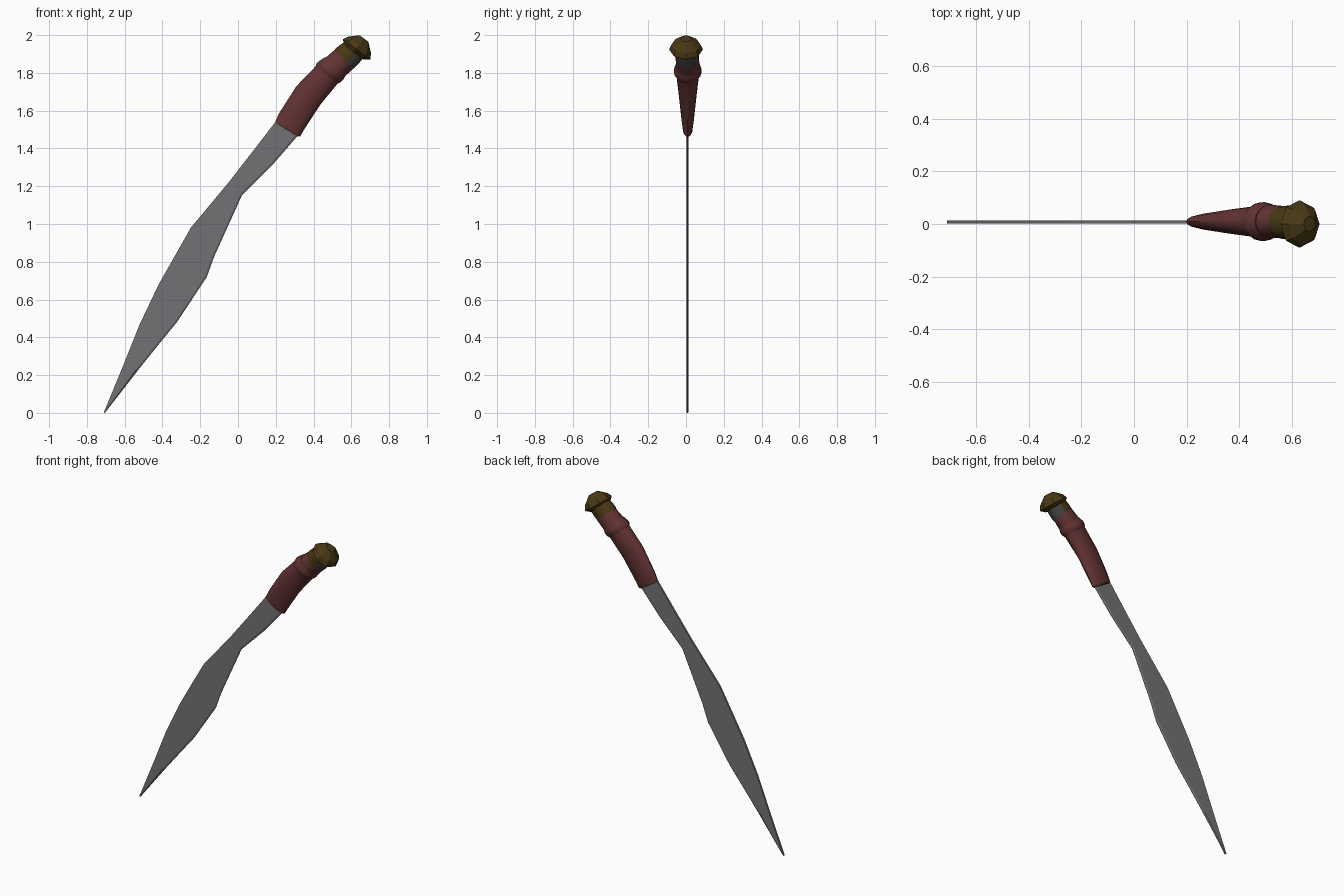
import bpy, bmesh, math
from mathutils import Vector

if "Cube" in bpy.data.objects:
    bpy.data.objects.remove(bpy.data.objects["Cube"])


def material(name, rgb):
    m = bpy.data.materials.new(name)
    m.diffuse_color = (*rgb, 1)
    m.use_nodes = True
    m.node_tree.nodes["Principled BSDF"].inputs["Base Color"].default_value = m.diffuse_color
    return m


STEEL = material("steel grey", (0.17, 0.17, 0.18))
WOOD = material("red brown wood", (0.125, 0.033, 0.033))
BRASS = material("dark brass", (0.065, 0.04, 0.007))
DARK = material("dark grey metal", (0.055, 0.06, 0.055))


def finish(name, bm, mats, smooth=None):
    bmesh.ops.recalc_face_normals(bm, faces=bm.faces)
    me = bpy.data.meshes.new(name)
    bm.to_mesh(me)
    bm.free()
    for m in mats:
        me.materials.append(m)
    ob = bpy.data.objects.new(name, me)
    bpy.context.collection.objects.link(ob)
    if smooth:
        bpy.ops.object.select_all(action='DESELECT')
        ob.select_set(True)
        bpy.context.view_layer.objects.active = ob
        bpy.ops.object.shade_smooth_by_angle(angle=math.radians(smooth))
    return ob


def skin(bm, rings):
    """Join equal rings with quads and cap both ends."""
    rings = [[bm.verts.new(p) for p in r] for r in rings]
    n = len(rings[0])
    for a, b in zip(rings, rings[1:]):
        for i in range(n):
            j = (i + 1) % n
            bm.faces.new((a[i], a[j], b[j], b[i]))
    bm.faces.new(rings[0])
    bm.faces.new(rings[-1])


def oval_loft(stations, sides, yc):
    """Stations: centre x, centre z, cross direction x, z, half width, half depth."""
    bm = bmesh.new()
    rings = []
    for x, z, dx, dz, w, d in stations:
        u = Vector((dx, 0, dz)).normalized()
        ring = []
        for i in range(sides):
            a = 2 * math.pi * i / sides
            ring.append(Vector((x, yc, z)) + u * w * math.cos(a)
                        + Vector((0, d * math.sin(a), 0)))
        rings.append(ring)
    skin(bm, rings)
    return bm


# Blade: spine point and cutting edge point at each section, tip last
sections = [
    ((0.21, 1.56), (0.33, 1.49)),
    ((0.19, 1.53), (0.31, 1.46)),
    ((0.09, 1.40), (0.18, 1.31)),
    ((-0.05, 1.22), (0.02, 1.15)),
    ((-0.25, 0.98), (-0.125, 0.83)),
    ((-0.335, 0.83), (-0.165, 0.72)),
    ((-0.42, 0.68), (-0.32, 0.485)),
    ((-0.52, 0.47), (-0.43, 0.35)),
    ((-0.60, 0.27), (-0.53, 0.225)),
    ((-0.71, 0.003), (-0.705, 0.0)),
]
YB, T = 0.008, 0.006
bm = bmesh.new()
rings = []
for s, e in sections:
    s, e = Vector(s), Vector(e)
    b = e + (s - e) * min(0.45, 0.010 / (s - e).length)   # start of the edge bevel
    rings.append([(s.x, YB - T, s.y), (b.x, YB - T, b.y), (e.x, YB - 0.001, e.y),
                  (e.x, YB + 0.001, e.y), (b.x, YB + T, b.y), (s.x, YB + T, s.y)])
skin(bm, rings)
finish("blade", bm, [STEEL])

# Curved wooden grip
YG = 0.009
finish("grip", oval_loft([
    (0.263, 1.503, 0.13, -0.08, 0.077, 0.026),
    (0.285, 1.545, 0.13, -0.085, 0.079, 0.032),
    (0.372, 1.68, 0.125, -0.10, 0.080, 0.047),
    (0.470, 1.790, 0.115, -0.09, 0.074, 0.060),
    (0.500, 1.818, 0.115, -0.09, 0.073, 0.066),
    (0.570, 1.880, 0.10, -0.10, 0.069, 0.059),
], 16, YG), [WOOD], 40)

# Raised band around the grip
finish("grip_band", oval_loft([
    (0.470, 1.789, 0.125, -0.098, 0.075, 0.062),
    (0.481, 1.802, 0.125, -0.098, 0.081, 0.073),
    (0.495, 1.815, 0.125, -0.098, 0.080, 0.074),
    (0.515, 1.835, 0.115, -0.098, 0.073, 0.064),
], 16, YG), [WOOD], 40)

# Thin brass plate closing the lower end of the grip
finish("grip_end_plate", oval_loft([
    (0.260, 1.497, 0.13, -0.08, 0.068, 0.021),
    (0.265, 1.506, 0.13, -0.08, 0.070, 0.022),
], 16, YG), [BRASS])

# Collar: brass, with dark metal showing on its lower right side
bm = oval_loft([
    (0.560, 1.872, 0.10, -0.10, 0.071, 0.062),
    (0.590, 1.900, 0.09, -0.08, 0.070, 0.064),
    (0.622, 1.930, 0.08, -0.06, 0.064, 0.062),
], 16, 0.006)
for f in bm.faces:
    c = f.calc_center_median() - Vector((0.59, 0.006, 1.90))
    f.material_index = 1 if c.dot(Vector((0.75, 0, -0.66))) > 0.02 else 0
finish("collar", bm, [BRASS, DARK], 40)

# Faceted pommel cap
finish("pommel", oval_loft([
    (0.612, 1.910, 0.8, -0.6, 0.066, 0.066),
    (0.628, 1.925, 0.8, -0.6, 0.090, 0.090),
    (0.645, 1.948, 0.8, -0.6, 0.074, 0.078),
    (0.667, 1.982, 0.8, -0.6, 0.029, 0.029),
], 8, 0.0), [BRASS])
